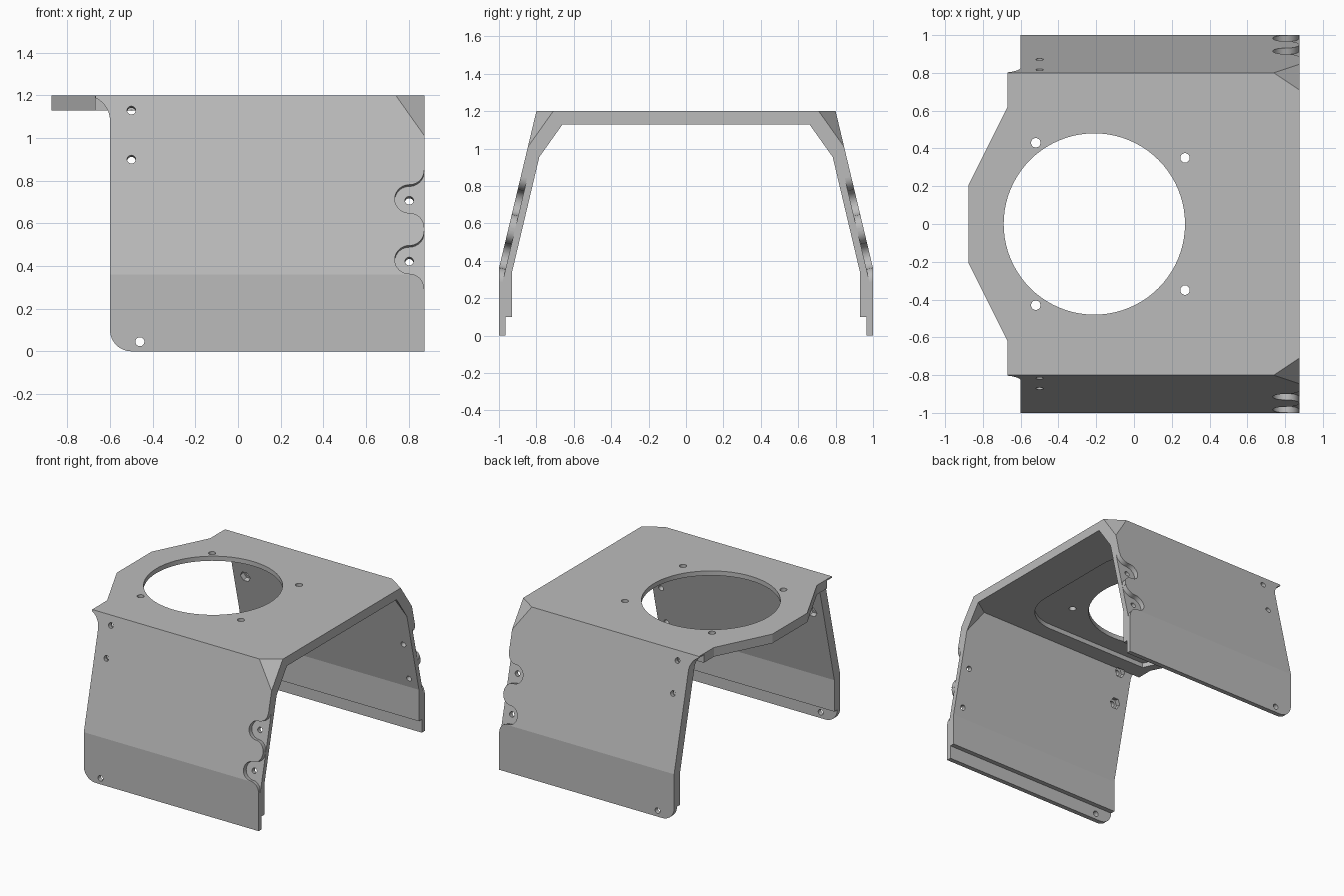
import bpy, bmesh, math
from mathutils import Vector, Matrix

if "Cube" in bpy.data.objects:
    bpy.data.objects.remove(bpy.data.objects["Cube"])

gray = bpy.data.materials.new("light gray metal")
gray.diffuse_color = (0.5, 0.5, 0.5, 1)
gray.use_nodes = True
gray.node_tree.nodes["Principled BSDF"].inputs["Base Color"].default_value = gray.diffuse_color

X, Y, Z = Vector((1, 0, 0)), Vector((0, 1, 0)), Vector((0, 0, 1))


def prism(pts, origin, u, v, w, d0, d1):
    """Extrude a 2D outline (axes u, v) along w from d0 to d1."""
    bm = bmesh.new()
    rings = [[bm.verts.new(origin + u * a + v * b + w * d) for a, b in pts] for d in (d0, d1)]
    bm.faces.new(rings[0])
    bm.faces.new(rings[1])
    n = len(pts)
    for i in range(n):
        j = (i + 1) % n
        bm.faces.new((rings[0][i], rings[0][j], rings[1][j], rings[1][i]))
    bmesh.ops.recalc_face_normals(bm, faces=bm.faces)
    return bm


def arc(cx, cy, r, a0, a1, n):
    """Points on an arc, angles in degrees."""
    return [(cx + r * math.cos(math.radians(a0 + (a1 - a0) * i / n)),
             cy + r * math.sin(math.radians(a0 + (a1 - a0) * i / n))) for i in range(n + 1)]


def circle(r, n, cx=0.0, cy=0.0):
    return arc(cx, cy, r, 0, 360, n)[:-1]


def to_object(bm, name):
    me = bpy.data.meshes.new(name)
    bm.to_mesh(me)
    bm.free()
    me.materials.append(gray)
    ob = bpy.data.objects.new(name, me)
    bpy.context.collection.objects.link(ob)
    return ob


def chop(bm, point, normal):
    """Cut off everything on the normal side of a plane and cap the cut."""
    res = bmesh.ops.bisect_plane(bm, geom=bm.verts[:] + bm.edges[:] + bm.faces[:],
                                 plane_co=point, plane_no=normal, clear_outer=True)
    edges = [e for e in res["geom_cut"] if isinstance(e, bmesh.types.BMEdge)]
    bmesh.ops.contextual_create(bm, geom=edges)
    bmesh.ops.recalc_face_normals(bm, faces=bm.faces)


def mirrored(half):
    return half + [(-y, z) for y, z in reversed(half)]


def cut(body, bm):
    cutter = to_object(bm, "cutter")
    cutter.hide_render = True
    mod = body.modifiers.new("cut", "BOOLEAN")
    mod.operation = "DIFFERENCE"
    mod.solver = "EXACT"
    mod.object = cutter
    bpy.context.view_layer.objects.active = body
    bpy.ops.object.modifier_apply(modifier=mod.name)
    bpy.data.objects.remove(cutter, do_unlink=True)


# Outer shell and inner hollow, both with chamfered corners at the +x end
O = Vector((0, 0, 0))
outer = prism(mirrored([(1, 0), (1, 0.36), (0.8, 1.2)]), O, Y, Z, X, -0.875, 0.875)
inner = prism(mirrored([(0.965, -0.1), (0.965, 0.1), (0.93, 0.1), (0.93, 0.34), (0.743, 1.13)]),
              O, Y, Z, X, -1, 1)
for s in (1, -1):
    n = Vector((0.0171, 0.02565 * s, 0.0182)).normalized()
    chop(outer, Vector((0.875, 0.71 * s, 1.2)), n)
    chop(inner, Vector((0.875, 0.66 * s, 1.13)), n)
body = to_object(outer, "bent_sheet_cover")
cut(body, inner)

# Trim of the -x end: angled roof tip, and side walls with rounded corners
wall_trim = ([(-1, -0.1), (-0.5, -0.1)] + arc(-0.5, 0.1, 0.1, 270, 180, 12)
             + arc(-0.72, 1.08, 0.12, 0, 65, 10) + [(-0.67, 1.3), (-1, 1.3)])
for s in (1, -1):
    tip = [(-1, 0.2), (-0.88, 0.2), (-0.67, 0.62), (-0.67, 1.1), (-1, 1.1)]
    cut(body, prism(tip, O, X, Y * s, Z, -1, 2))
    cut(body, prism(wall_trim, O, X, Z, Y * s, 0.743, 1.1))

# Underside recess around the opening, then the opening and its screw holes
recess = ([(-0.8, -0.18), (-0.6, -0.62)] + arc(0.25, -0.32, 0.3, -90, 0, 12)
          + arc(0.25, 0.32, 0.3, 0, 90, 12) + [(-0.6, 0.62), (-0.8, 0.18)])
cut(body, prism(recess, O, X, Y, Z, 1.05, 1.165))
cut(body, prism(circle(0.48, 80, -0.21, 0), O, X, Y, Z, 1, 1.4))
for x, y in ((-0.52, 0.43), (0.27, 0.35)):
    for s in (1, -1):
        cut(body, prism(circle(0.025, 32, x, y * s), O, X, Y, Z, 1, 1.4))

# Side wall details: end pockets, screw holes, hex nut seats
pocket = (arc(0, 0, 0.068, 90, 270, 20) + arc(0, -0.138, 0.07, 90, 0, 10)
          + [(0.2, -0.138), (0.2, 0.138)] + arc(0, 0.138, 0.07, 0, -90, 10))
for s in (1, -1):
    along = Vector((0, -0.2 * s, 0.84)).normalized()
    normal = Vector((0, 0.84 * s, 0.2)).normalized()

    def on_wall(x, z):
        return Vector((x, s * (1 - (z - 0.36) * 0.2 / 0.84), z))

    for z in (0.715, 0.43):
        p = on_wall(0.803, z)
        cut(body, prism(pocket, p, X, along, normal, -0.035, 0.05))
        cut(body, prism(circle(0.02, 32), p, X, along, normal, -0.15, 0.05))
    for z in (1.13, 0.9):
        p = on_wall(-0.5, z)
        cut(body, prism(circle(0.02, 32), p, X, along, normal, -0.12, 0.05))
        cut(body, prism(circle(0.042, 6), p, X, along, normal, -0.08, -0.035))
    # hem screw hole
    cut(body, prism(circle(0.021, 32, -0.46, 0.045), O, X, Z, Y * s, 0.9, 1.1))

bpy.ops.object.select_all(action="DESELECT")
body.select_set(True)
bpy.context.view_layer.objects.active = body
bpy.ops.object.shade_smooth_by_angle(angle=math.radians(12))
